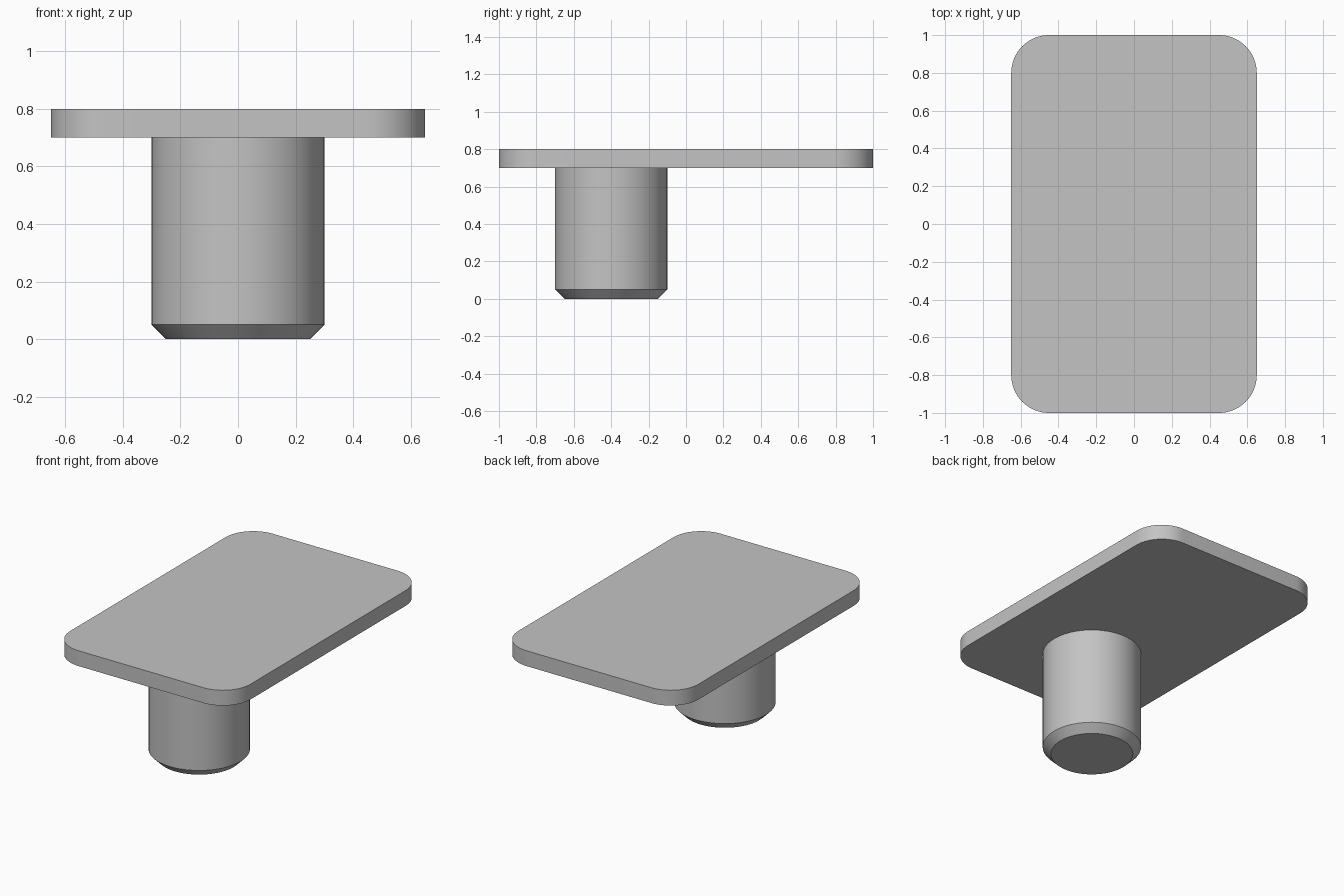
import bpy, bmesh
from math import radians, cos, sin, tau

if "Cube" in bpy.data.objects:
    bpy.data.objects.remove(bpy.data.objects["Cube"], do_unlink=True)

GREY = (0.55, 0.55, 0.55, 1)
grey = bpy.data.materials.new("plain grey")
grey.use_nodes = True
grey.diffuse_color = GREY
grey.node_tree.nodes["Principled BSDF"].inputs["Base Color"].default_value = GREY


def loft(name, rings):
    """Skin matching outlines from bottom to top and cap both ends."""
    bm = bmesh.new()
    loops = [[bm.verts.new(p) for p in ring] for ring in rings]
    n = len(loops[0])
    for low, high in zip(loops, loops[1:]):
        for i in range(n):
            j = (i + 1) % n
            bm.faces.new((low[i], low[j], high[j], high[i]))
    bm.faces.new(loops[0][::-1])
    bm.faces.new(loops[-1])
    mesh = bpy.data.meshes.new(name)
    bm.to_mesh(mesh)
    bm.free()
    mesh.materials.append(grey)
    obj = bpy.data.objects.new(name, mesh)
    bpy.context.collection.objects.link(obj)
    bpy.ops.object.select_all(action="DESELECT")
    obj.select_set(True)
    bpy.context.view_layer.objects.active = obj
    bpy.ops.object.shade_smooth_by_angle(angle=radians(30))
    return obj


def circle(radius, y, z, sides=64):
    return [(radius * cos(tau * i / sides), y + radius * sin(tau * i / sides), z)
            for i in range(sides)]


def rounded_rectangle(half_x, half_y, radius, z, steps=16):
    points = []
    for quarter, (sx, sy) in enumerate(((1, 1), (-1, 1), (-1, -1), (1, -1))):
        for i in range(steps + 1):
            a = tau / 4 * (quarter + i / steps)
            points.append((sx * (half_x - radius) + radius * cos(a),
                           sy * (half_y - radius) + radius * sin(a), z))
    return points


# Flat plate with rounded corners
loft("plate", [rounded_rectangle(0.65, 1.0, 0.2, z) for z in (0.7, 0.8)])

# Round peg with a chamfered lower end, set towards the front
loft("peg", [circle(r, -0.4, z) for r, z in ((0.25, 0), (0.3, 0.05), (0.3, 0.7))])
